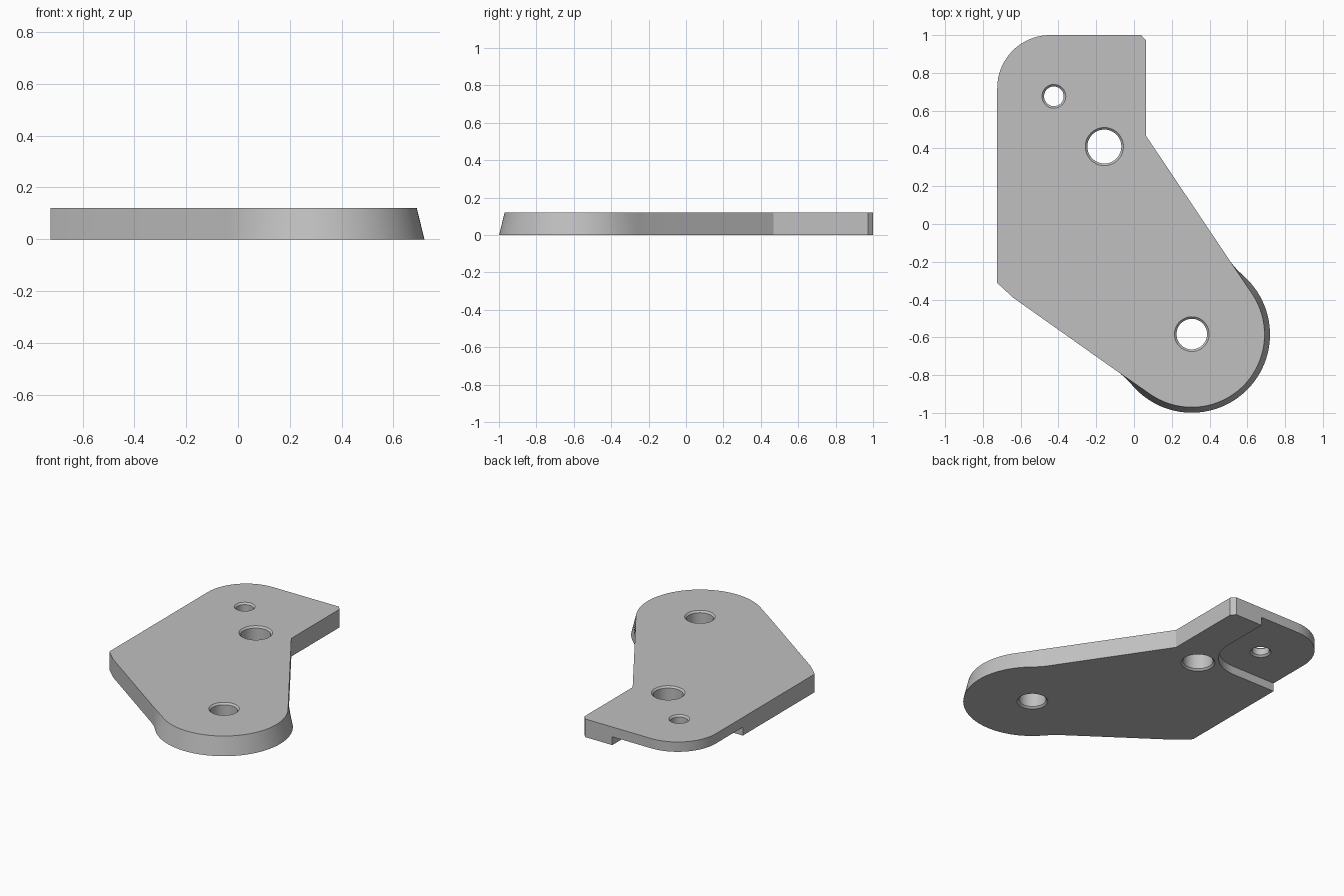
import bpy, bmesh, math

if "Cube" in bpy.data.objects:
    bpy.data.objects.remove(bpy.data.objects["Cube"])

T = 0.12                       # plate thickness
CX, CY = 0.306, -0.585         # centre of the round end
R_TOP, R_BOT = 0.385, 0.414    # flared round end radii

grey = bpy.data.materials.new("plain grey")
grey.diffuse_color = (0.527, 0.527, 0.527, 1)
grey.use_nodes = True
grey.node_tree.nodes["Principled BSDF"].inputs["Base Color"].default_value = grey.diffuse_color


def arc(cx, cy, r, a0, a1, n):
    pts = []
    for i in range(n + 1):
        a = math.radians(a0 + (a1 - a0) * i / n)
        pts.append((cx + r * math.cos(a), cy + r * math.sin(a)))
    return pts


def loft(name, rings, cap=True):
    """Solid through a stack of (outline, z) rings, lowest first."""
    bm = bmesh.new()
    loops = [[bm.verts.new((x, y, z)) for x, y in pts] for pts, z in rings]
    n = len(loops[0])
    for lo, hi in zip(loops, loops[1:]):
        for i in range(n):
            j = (i + 1) % n
            bm.faces.new((lo[i], lo[j], hi[j], hi[i]))
    bm.faces.new(loops[0][::-1])
    bm.faces.new(loops[-1])
    bmesh.ops.recalc_face_normals(bm, faces=bm.faces)
    me = bpy.data.meshes.new(name)
    bm.to_mesh(me)
    bm.free()
    ob = bpy.data.objects.new(name, me)
    bpy.context.collection.objects.link(ob)
    me.materials.append(grey)
    return ob


# Round end: straight sides run tangent into the top arc, the base flares out
A_LEFT, A_RIGHT, SPREAD = -124.6, 33.9, 28
top, bottom = [], []
steps = 72
for i in range(steps + 1):
    a = A_LEFT - SPREAD + (A_RIGHT - A_LEFT + 2 * SPREAD) * i / steps
    t = max(A_LEFT - a, a - A_RIGHT, 0)
    rt = R_TOP / math.cos(math.radians(t))
    r_end = R_TOP / math.cos(math.radians(SPREAD))
    rb = R_BOT + (r_end - R_BOT) * (max(t - 11, 0) / (SPREAD - 11)) ** 3
    ca, sa = math.cos(math.radians(a)), math.sin(math.radians(a))
    top.append((CX + rt * ca, CY + rt * sa))
    bottom.append((CX + rb * ca, CY + rb * sa))

# Rest of the plate outline, counter-clockwise
rest = [(0.063, 0.468), (0.063, 0.972), (0.038, 1.0)]
rest += arc(-0.444, 0.72, 0.28, 90, 180, 24)
rest += [(-0.724, -0.312), (-0.64, -0.39)]
plate = loft("bracket_plate", [(bottom + rest, 0), (top + rest, T)])

# Shallow pocket under the back left corner
DEPTH = 0.055
pocket = [(-0.16, 1.2), (-0.9, 1.2), (-0.9, 0.44)]
pocket += arc(-0.41, 0.69, 0.25, -90, 0, 24)
cutters = [loft("pocket_cutter", [(pocket, -0.1), (pocket, DEPTH)])]


# Holes with chamfered rims
def hole(x, y, r, base, c=0.011):
    prof = [(r + c, base - 0.05), (r + c, base), (r, base + c),
            (r, T - c), (r + c, T), (r + c, T + 0.05)]
    rings = [(arc(x, y, q, 0, 360 - 7.5, 47), z) for q, z in prof]
    cutters.append(loft("hole_cutter", rings))


hole(-0.157, 0.41, 0.09, 0)
hole(0.306, -0.583, 0.081, 0)
hole(-0.424, 0.676, 0.052, DEPTH)

# Cut everything and tidy up
bpy.context.view_layer.objects.active = plate
plate.select_set(True)
for c in cutters:
    m = plate.modifiers.new("cut", 'BOOLEAN')
    m.operation, m.solver, m.object = 'DIFFERENCE', 'EXACT', c
    bpy.ops.object.modifier_apply(modifier=m.name)
    bpy.data.objects.remove(c, do_unlink=True)

bpy.ops.object.select_all(action='DESELECT')
plate.select_set(True)
bpy.ops.object.shade_smooth_by_angle(angle=math.radians(30))
